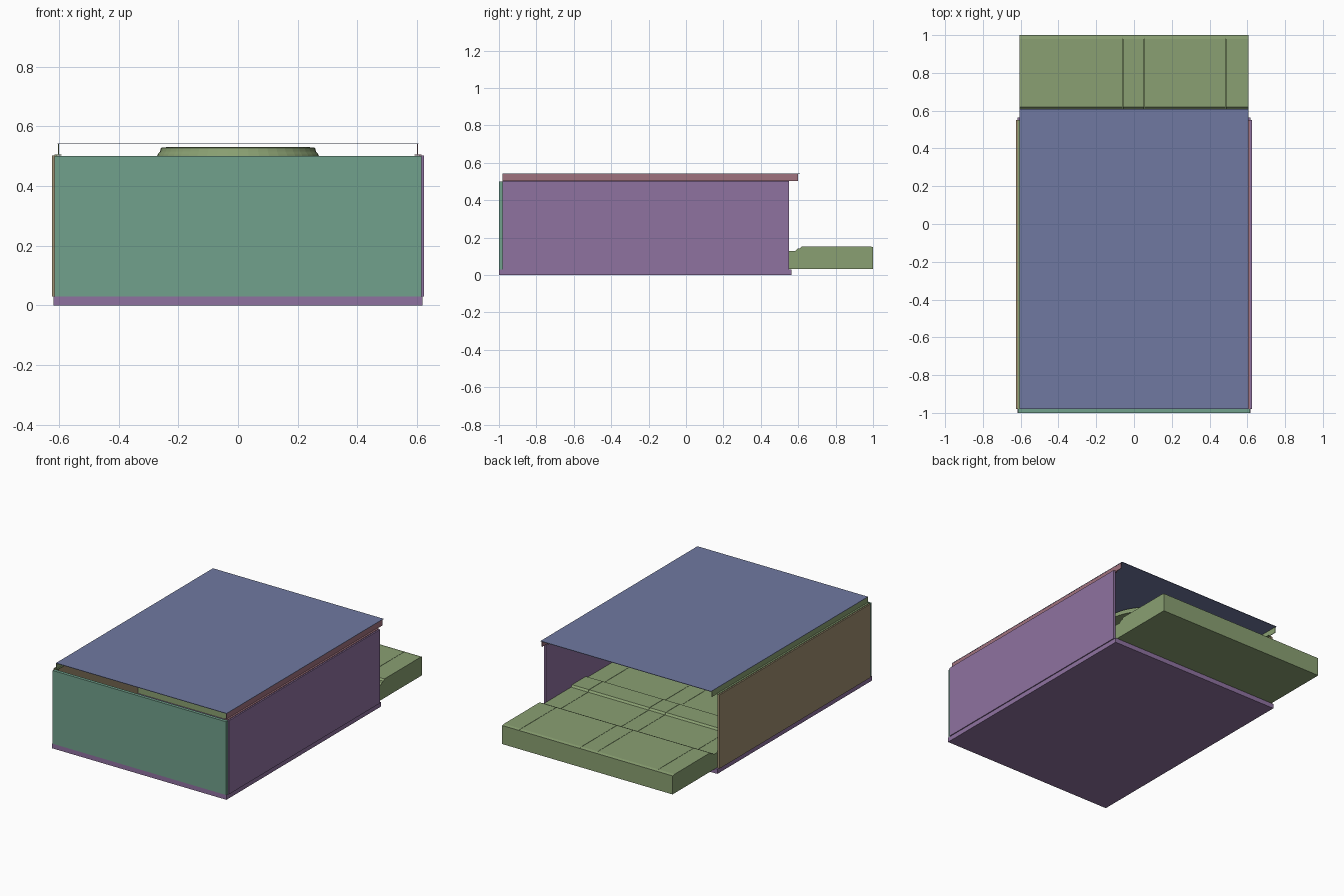
import bpy
import bmesh
from math import cos, sin, tau

cube = bpy.data.objects.get("Cube")
if cube:
    bpy.data.objects.remove(cube, do_unlink=True)


def material(name, rgb):
    """Flat colour from 0-255 screen values, stored as linear."""
    linear = [((c / 255 + 0.055) / 1.055) ** 2.4 for c in rgb] + [1]
    mat = bpy.data.materials.new(name)
    mat.use_nodes = True
    mat.diffuse_color = linear
    mat.node_tree.nodes["Principled BSDF"].inputs["Base Color"].default_value = linear
    return mat


BLUE = material("slate blue", (112, 121, 161))
TEAL = material("dusty teal", (113, 161, 140))
PURPLE = material("muted purple", (143, 114, 160))
ROSE = material("dusty rose", (160, 114, 126))
OLIVE = material("olive green", (138, 160, 114))
TAN = material("olive tan", (158, 142, 112))


def finish(name, bm, mat):
    bmesh.ops.recalc_face_normals(bm, faces=bm.faces)
    mesh = bpy.data.meshes.new(name)
    bm.to_mesh(mesh)
    bm.free()
    mesh.materials.append(mat)
    obj = bpy.data.objects.new(name, mesh)
    bpy.context.collection.objects.link(obj)
    return obj


def box(name, mat, x, y, z):
    bm = bmesh.new()
    bmesh.ops.create_cube(bm, size=1)
    for v in bm.verts:
        v.co = [lo + (c + 0.5) * (hi - lo) for c, (lo, hi) in zip(v.co, (x, y, z))]
    return finish(name, bm, mat)


def extrude_x(name, mat, profile, x0, x1):
    bm = bmesh.new()
    face = bm.faces.new([bm.verts.new((x0, y, z)) for y, z in profile])
    grown = bmesh.ops.extrude_face_region(bm, geom=[face])["geom"]
    moved = [g for g in grown if isinstance(g, bmesh.types.BMVert)]
    bmesh.ops.translate(bm, verts=moved, vec=(x1 - x0, 0, 0))
    return finish(name, bm, mat)


def lathe(name, mat, profile, centre_y, sides=48):
    bm = bmesh.new()
    rings = []
    for r, z in profile:
        rings.append([bm.verts.new((r * cos(tau * i / sides),
                                    centre_y + r * sin(tau * i / sides), z))
                      for i in range(sides)])
    for low, high in zip(rings, rings[1:]):
        for i in range(sides):
            j = (i + 1) % sides
            bm.faces.new((low[i], low[j], high[j], high[i]))
    bm.faces.new(rings[0])
    bm.faces.new(rings[-1])
    return finish(name, bm, mat)


# Case: floor, front panel and two side walls, open at the back
box("base_plate", PURPLE, (-0.618, 0.618), (-1, 0.565), (0, 0.03))
box("front_panel", TEAL, (-0.615, 0.615), (-1, -0.98), (0.03, 0.5))
box("left_wall", PURPLE, (0.607, 0.624), (-0.98, 0.55), (0.03, 0.502))
box("right_wall", TAN, (-0.624, -0.607), (-0.98, 0.55), (0.03, 0.502))

# Lid: thin sheet held above the case by a rail along each side
box("lid", BLUE, (-0.605, 0.605), (-0.98, 0.61), (0.54, 0.543))
for side, label, mat in ((1, "left", ROSE), (-1, "right", OLIVE)):
    def span(a, b):
        return sorted((side * a, side * b))
    box(label + "_lid_rail", mat, span(0.6, 0.604), (-0.98, 0.6), (0.503, 0.54))
    box(label + "_rail_flange", mat, span(0.592, 0.615), (-0.98, 0.55), (0.502, 0.506))

# Round hub below the lid
hub = lathe("hub", OLIVE, [(0.275, 0.49), (0.27, 0.505), (0.262, 0.515),
                           (0.258, 0.528), (0.24, 0.53)], 0.1)

# Tray: one slab carrying stepped panels parted by narrow slits
box("tray_slab", OLIVE, (-0.605, 0.605), (-0.15, 1), (0.031, 0.11))
tray_profile = [(-0.15, 0.11), (1, 0.11), (1, 0.149), (0.98, 0.153), (0.62, 0.153),
                (0.61, 0.142), (0.595, 0.14), (0.585, 0.128), (0.3, 0.128),
                (0.29, 0.14), (0.15, 0.14), (0.14, 0.128), (-0.15, 0.128)]
edges = [-0.605, -0.49, -0.06, 0.055, 0.485, 0.605]
for i, (x0, x1) in enumerate(zip(edges, edges[1:])):
    extrude_x(f"tray_panel_{i + 1}", OLIVE, tray_profile,
              x0 + 0.001 * (i > 0), x1 - 0.001 * (i < 4))
box("tray_end_strip", OLIVE, (-0.605, 0.605), (0.98, 1), (0.11, 0.15))
